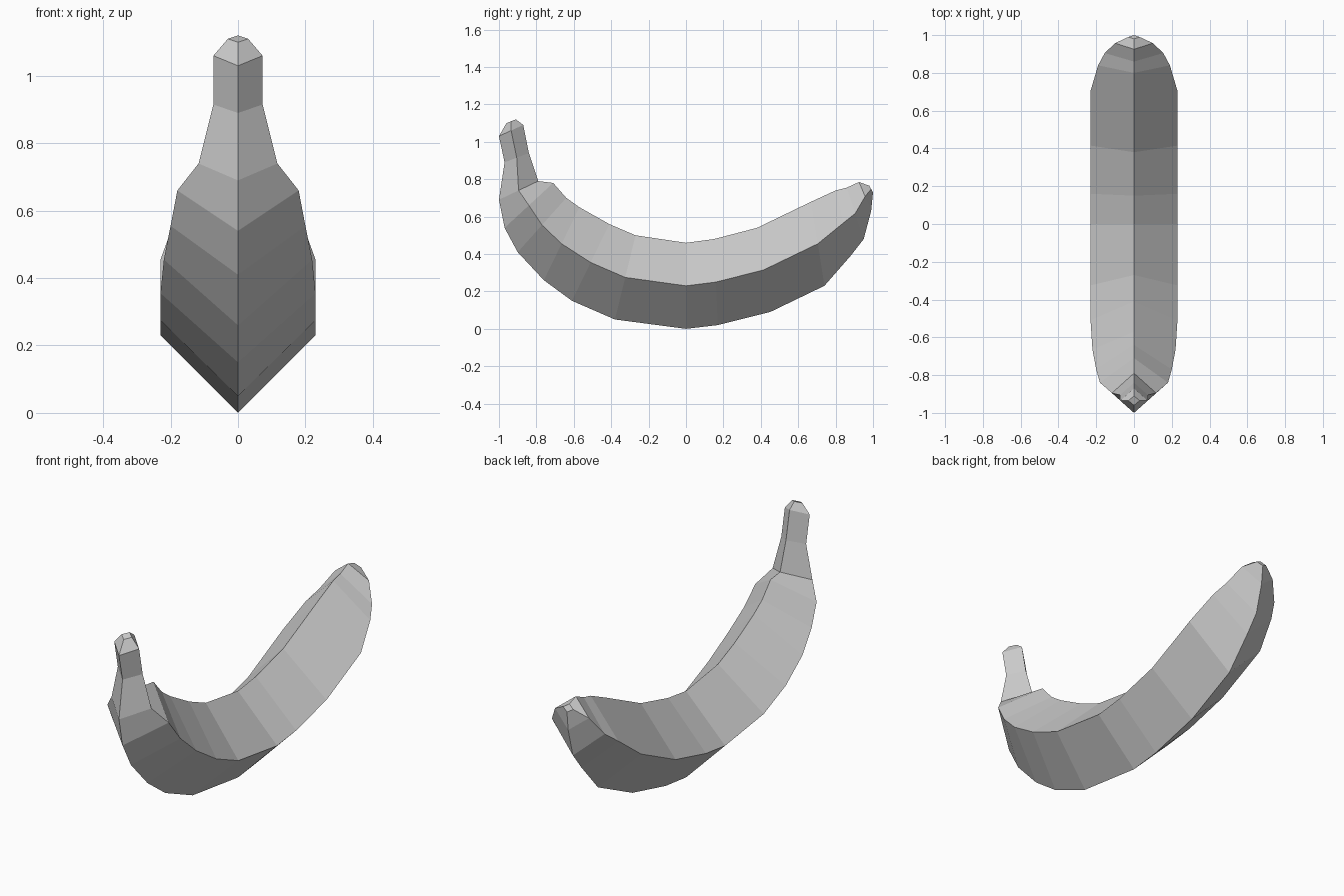
import bpy
import bmesh

cube = bpy.data.objects.get("Cube")
if cube:
    bpy.data.objects.remove(cube, do_unlink=True)

# One plain colour for the whole fruit
skin = bpy.data.materials.new("pale_grey_skin")
skin.use_nodes = True
skin.diffuse_color = (0.6, 0.6, 0.6, 1)
skin.node_tree.nodes["Principled BSDF"].inputs["Base Color"].default_value = skin.diffuse_color

# Each section: outer keel (y, z), inner ridge (y, z), half width
stem_sections = [
    (-.96, 1.1, -.91, 1.12, .03),
    (-1, 1.03, -.87, 1.09, .073),
    (-.97, .89, -.84, .94, .073),
    (-1, .69, -.79, .79, .117),
]
fruit_sections = [
    stem_sections[-1],
    (-.97, .54, -.71, .78, .18),
    (-.9, .41, -.64, .7, .2),
    (-.76, .26, -.57, .65, .22),
    (-.61, .15, -.41, .56, .23),
    (-.38, .05, -.27, .5, .23),
    (0, 0, 0, .46, .23),
    (.17, .02, .15, .48, .23),
    (.45, .09, .38, .54, .23),
    (.74, .23, .67, .68, .23),
    (.88, .39, .8, .74, .19),
    (.95, .48, .86, .755, .155),
    (.99, .63, .925, .785, .1),
    (1, .73, .98, .765, .03),
]


def diamond_ring(bm, outer_y, outer_z, inner_y, inner_z, half_width):
    """Four-cornered section with its side corners midway between the ridges."""
    mid_y = (outer_y + inner_y) / 2
    mid_z = (outer_z + inner_z) / 2
    corners = [
        (0, outer_y, outer_z),
        (half_width, mid_y, mid_z),
        (0, inner_y, inner_z),
        (-half_width, mid_y, mid_z),
    ]
    return [bm.verts.new(corner) for corner in corners]


def loft(name, sections, capped_ring):
    """Skin the sections with flat faces and close one end."""
    bm = bmesh.new()
    rings = [diamond_ring(bm, *section) for section in sections]
    for ring, following in zip(rings, rings[1:]):
        for i in range(len(ring)):
            j = (i + 1) % len(ring)
            bm.faces.new((ring[i], ring[j], following[j], following[i]))
    cap = rings[capped_ring]
    bm.faces.new(cap if capped_ring else cap[::-1])
    # The sections run front to back, so one fixed flip faces every side outward
    bmesh.ops.recalc_face_normals(bm, faces=bm.faces)
    mesh = bpy.data.meshes.new(name)
    bm.to_mesh(mesh)
    bm.free()
    mesh.materials.append(skin)
    part = bpy.data.objects.new(name, mesh)
    bpy.context.collection.objects.link(part)
    return part


# Stalk at the front, then the curved body ending in a blunt tip
loft("banana_stem", stem_sections, 0)
loft("banana_body", fruit_sections, -1)
